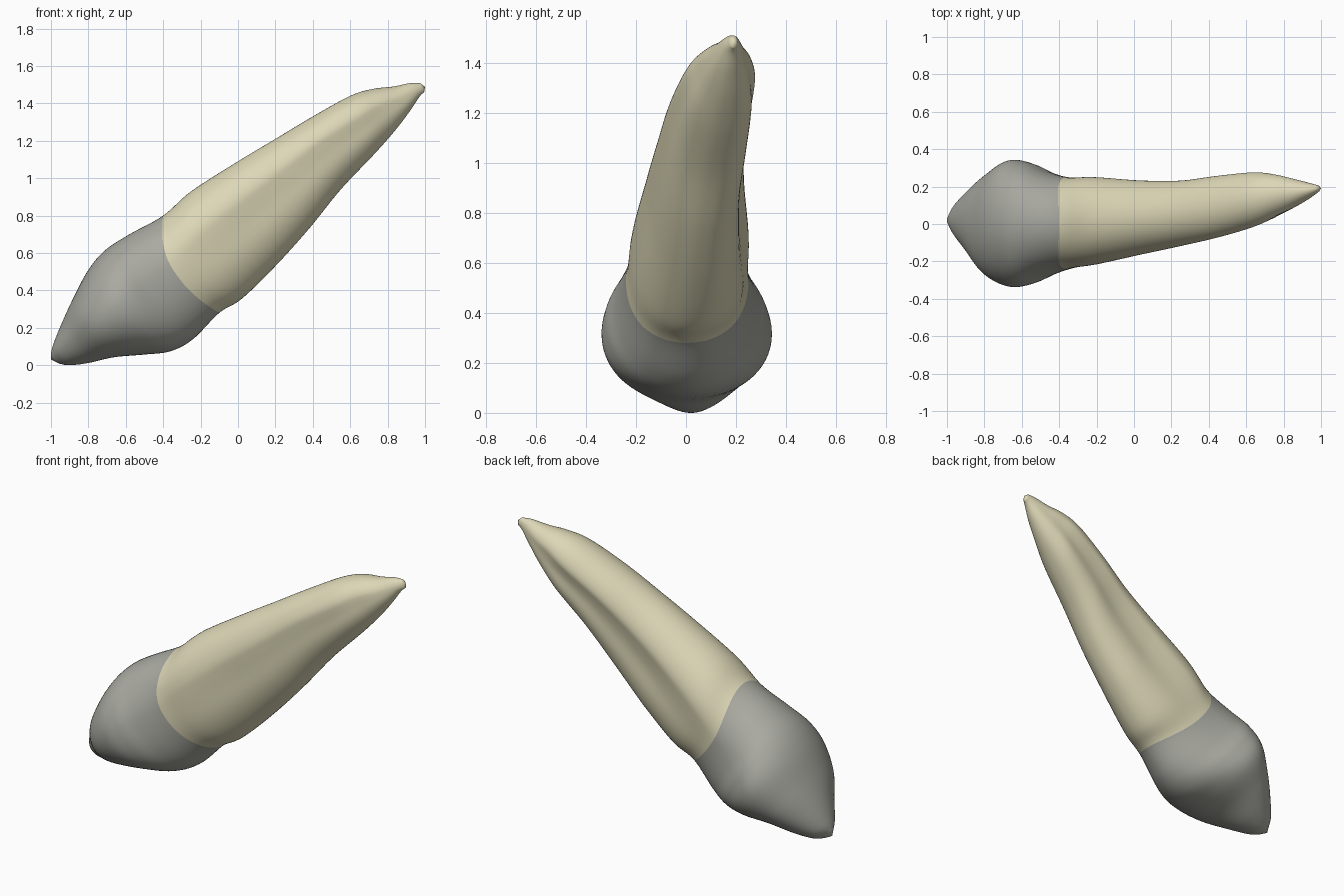
import bpy, bmesh, math

if "Cube" in bpy.data.objects:
    bpy.data.objects.remove(bpy.data.objects["Cube"])

# Cross-sections from cusp to root tip:
# upper edge x, z | lower edge x, z | y min, y max | height fraction of widest point
ROWS = [
    (-1.0, .065, -.955, .008, -.01, .05, .5),
    (-.985, .12, -.90, .0, -.07, .11, .5),
    (-.94, .23, -.80, .012, -.16, .185, .5),
    (-.88, .36, -.66, .043, -.28, .27, .5),
    (-.80, .51, -.50, .057, -.335, .34, .47),
    (-.71, .615, -.36, .075, -.325, .328, .42),
    (-.58, .70, -.24, .14, -.285, .285, .4),
    (-.40, .80, -.10, .28, -.24, .25, .4),      # gum line
    (-.25, .93, .02, .355, -.22, .255, .37),
    (0.0, 1.09, .20, .53, -.165, .238, .35),
    (.20, 1.21, .38, .73, -.12, .237, .35),
    (.40, 1.33, .55, .94, -.075, .262, .36),
    (.60, 1.44, .73, 1.13, -.015, .28, .4),
    (.72, 1.477, .84, 1.255, .045, .265, .4),
    (.83, 1.49, .92, 1.36, .10, .238, .45),
    (.92, 1.508, .97, 1.435, .145, .217, .5),
    (.975, 1.508, .995, 1.46, .172, .207, .5),
]
GUM, SUB, SIDES = 7, 8, 72


def catmull(a, b, c, d, t):
    return [.5 * (2*q + (r-p)*t + (2*p-5*q+4*r-s)*t*t + (3*q-p-3*r+s)*t**3)
            for p, q, r, s in zip(a, b, c, d)]


def spow(v, e):
    return math.copysign(abs(v) ** e, v)


def section(row, f):
    """Ring of points; f is the fractional row index."""
    tx, tz, bx, bz, y0, y1, m = row
    ym, h = (y0 + y1) / 2, (y1 - y0) / 2
    bulge = .1 * math.exp(-((f - GUM) / 1.6) ** 2)
    root = max(0, min(1, (f - GUM) / 2)) * max(0, min(1, (15 - f) / 3))
    pts = []
    for k in range(SIDES):
        a = 2 * math.pi * k / SIDES
        u, v = math.cos(a), math.sin(a)
        # root is squarer below on the +y side
        e = 1 - .22 * root if (u > 0 and v < 0) else 1
        u, v = spow(u, e), spow(v, e)
        s = m * (1 - v) if v > 0 else m - (1 - m) * v
        # shallow grooves along both sides of the root
        depth = .13 if u > 0 else .07
        u *= 1 - depth * root * math.exp(-((v + .25) / .28) ** 2)
        lift = bulge * max(0, 1 - v * v)
        pts.append((tx + (bx - tx) * s - .8 * lift, ym + h * u,
                    tz + (bz - tz) * s - .6 * lift))
    return pts


# Loft crown and root as one continuous skin
bm = bmesh.new()
rings = []
n = len(ROWS)
for i in range(n - 1):
    ctrl = [ROWS[max(0, min(n - 1, i + o))] for o in (-1, 0, 1, 2)]
    for j in range(SUB):
        rings.append(section(catmull(*ctrl, j / SUB), i + j / SUB))
rings.append(section(ROWS[-1], n - 1))
rings = [[bm.verts.new(p) for p in r] for r in rings]
for i, (r0, r1) in enumerate(zip(rings, rings[1:])):
    for k in range(SIDES):
        q = (k + 1) % SIDES
        face = bm.faces.new((r0[k], r0[q], r1[q], r1[k]))
        face.material_index = 0 if i < GUM * SUB else 1

# Rounded ends
for ring, p, mat in ((rings[0], (-1.0, .02, .03), 0), (rings[-1], (1.0, .19, 1.488), 1)):
    tip = bm.verts.new(p)
    for k in range(SIDES):
        bm.faces.new((ring[k], ring[(k + 1) % SIDES], tip)).material_index = mat
bmesh.ops.recalc_face_normals(bm, faces=bm.faces)
for face in bm.faces:
    face.smooth = True

mesh = bpy.data.meshes.new("tooth")
bm.to_mesh(mesh)
bm.free()
for name, col in (("grey enamel", (.40, .40, .36, 1)), ("cream root", (.72, .68, .47, 1))):
    mat = bpy.data.materials.new(name)
    mat.diffuse_color = col
    mat.use_nodes = True
    mat.node_tree.nodes["Principled BSDF"].inputs["Base Color"].default_value = mat.diffuse_color
    mesh.materials.append(mat)
tooth = bpy.data.objects.new("tooth", mesh)
bpy.context.collection.objects.link(tooth)
